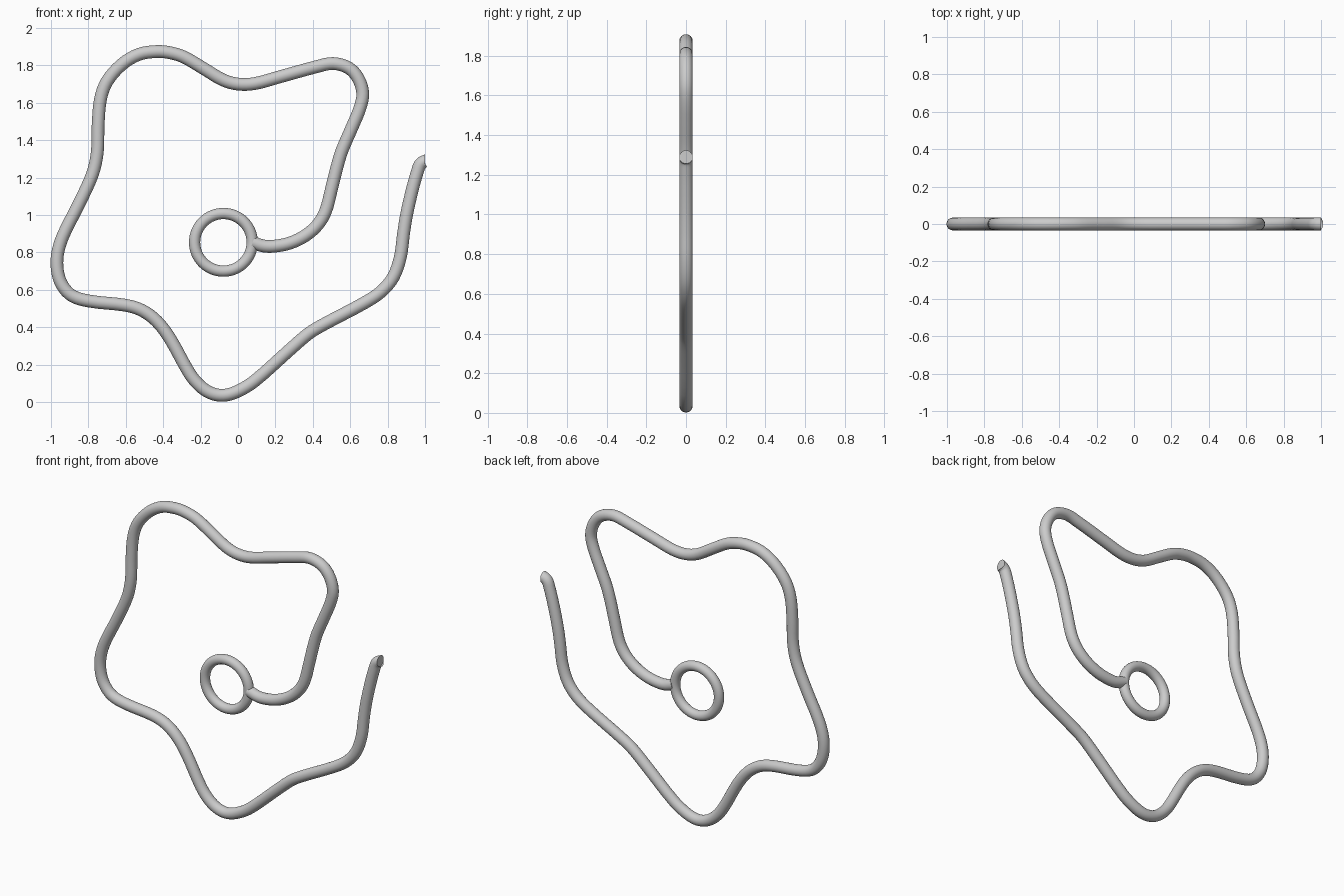
import bpy, bmesh
from math import cos, sin, tau, pi
from mathutils import Vector

if "Cube" in bpy.data.objects:
    bpy.data.objects.remove(bpy.data.objects["Cube"])

# Centreline of the wavy spiral wire (x, z)
PATH = [(.078, .853), (.14, .834), (.20, .834), (.28, .851), (.36, .890), (.425, .947), (.468, 1.02),
        (.50, 1.14), (.53, 1.26), (.556, 1.345), (.61, 1.47), (.652, 1.572), (.667, 1.65),
        (.643, 1.73), (.592, 1.786), (.508, 1.81), (.42, 1.793), (.22, 1.738), (.09, 1.703),
        (0, 1.70), (-.08, 1.722), (-.18, 1.781), (-.29, 1.845), (-.365, 1.868), (-.435, 1.874),
        (-.53, 1.859), (-.62, 1.806), (-.70, 1.715), (-.735, 1.62), (-.748, 1.48), (-.752, 1.34),
        (-.777, 1.222), (-.85, 1.06), (-.935, .89), (-.965, .79), (-.965, .70), (-.94, .625),
        (-.885, .567), (-.79, .539), (-.605, .518), (-.515, .491), (-.435, .433), (-.365, .342),
        (-.26, .155), (-.205, .088), (-.145, .048), (-.078, .036), (-.005, .056), (.088, .112),
        (.275, .278), (.38, .368), (.46, .416), (.675, .53), (.765, .59), (.83, .668),
        (.868, .775), (.885, .90), (.902, 1.005), (.933, 1.14), (.96, 1.235), (.975, 1.272), (1.0, 1.29)]


def smooth_path(points, steps=4):
    p = [Vector((x, 0, z)) for x, z in points]
    p = [p[0] * 2 - p[1]] + p + [p[-1] * 2 - p[-2]]
    out = []
    for i in range(1, len(p) - 2):
        a, b, c, d = p[i - 1:i + 3]
        m0, m1 = (c - a) / 2, (d - b) / 2
        chord = (c - b).length
        m0, m1 = m0.normalized() * chord, m1.normalized() * chord
        for k in range(steps):
            t = k / steps
            out.append(b * (2*t**3 - 3*t*t + 1) + m0 * (t**3 - 2*t*t + t)
                       + c * (3*t*t - 2*t**3) + m1 * (t**3 - t*t))
    return out + [p[-2]]


def sweep(name, pts, radius, closed=False, end_dir=None, sides=24):
    bm = bmesh.new()
    rings, n = [], len(pts)
    for i, p in enumerate(pts):
        if closed:
            t = pts[(i + 1) % n] - pts[i - 1]
        else:
            t = pts[min(i + 1, n - 1)] - pts[max(i - 1, 0)]
        if end_dir and i == n - 1:
            t = end_dir
        side = t.cross(Vector((0, 1, 0))).normalized()
        rings.append([bm.verts.new(p + radius * (side * cos(tau * k / sides)
                      + Vector((0, sin(tau * k / sides), 0)))) for k in range(sides)])
    for i in range(n if closed else n - 1):
        a, b = rings[i], rings[(i + 1) % n]
        for k in range(sides):
            j = (k + 1) % sides
            bm.faces.new((a[k], a[j], b[j], b[k]))
    if not closed:
        bm.faces.new(rings[0])
        bm.faces.new(rings[-1])
    bmesh.ops.recalc_face_normals(bm, faces=bm.faces)
    mesh = bpy.data.meshes.new(name)
    bm.to_mesh(mesh)
    bm.free()
    obj = bpy.data.objects.new(name, mesh)
    bpy.context.collection.objects.link(obj)
    bpy.ops.object.select_all(action='DESELECT')
    obj.select_set(True)
    bpy.context.view_layer.objects.active = obj
    bpy.ops.object.shade_smooth_by_angle(angle=pi / 4)
    return obj


# Wavy outer wire, its free end cut square to x
sweep("wavy_wire", smooth_path(PATH), 0.034, end_dir=Vector((1, 0, 0)))

# Small central ring
ring = [Vector((-.078 + .154 * cos(tau * i / 64), 0, .854 + .154 * sin(tau * i / 64))) for i in range(64)]
sweep("centre_ring", ring, 0.03, closed=True)
